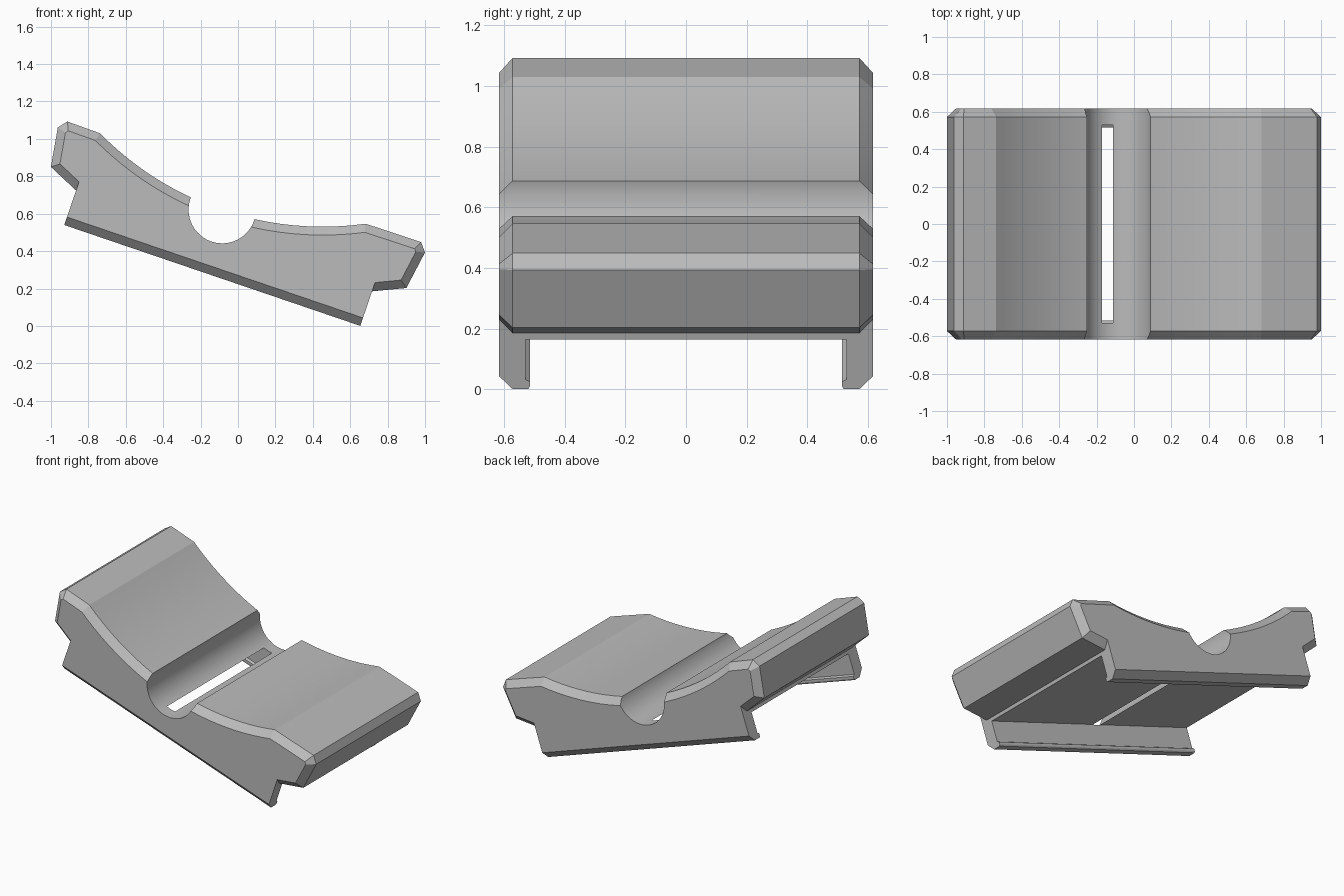
import bpy, bmesh, math
from mathutils import Matrix, Vector

if "Cube" in bpy.data.objects:
    bpy.data.objects.remove(bpy.data.objects["Cube"], do_unlink=True)

HALF_WIDTH, CHAMFER = 0.617, 0.045
FOOT, BOTTOM = 0.836, 0.173          # rail half length, underside height
GROOVE_X, GROOVE_Z, GROOVE_R = -0.063, 0.35, 0.18

grey = bpy.data.materials.new("mid grey")
grey.use_nodes = True
colour = (0.5, 0.5, 0.5, 1)
grey.diffuse_color = colour
grey.node_tree.nodes["Principled BSDF"].inputs["Base Color"].default_value = colour


def loft(name, rings):
    """Solid through a series of equal-length closed rings, capped at both ends."""
    bm = bmesh.new()
    loops = [[bm.verts.new(p) for p in ring] for ring in rings]
    for a, b in zip(loops, loops[1:]):
        for i in range(len(a)):
            j = (i + 1) % len(a)
            bm.faces.new((a[i], a[j], b[j], b[i]))
    bm.faces.new(loops[0])
    bm.faces.new(loops[-1])
    bmesh.ops.recalc_face_normals(bm, faces=bm.faces)
    mesh = bpy.data.meshes.new(name)
    bm.to_mesh(mesh)
    bm.free()
    mesh.materials.append(grey)
    ob = bpy.data.objects.new(name, mesh)
    bpy.context.collection.objects.link(ob)
    return ob


def inset(points, amounts):
    """Mitred inset of a counter-clockwise outline, one amount per edge."""
    result = []
    for i, p in enumerate(points):
        d1 = (p - points[i - 1]).normalized()
        d2 = (points[(i + 1) % len(points)] - p).normalized()
        n1, n2 = Vector((-d1.y, d1.x)), Vector((-d2.y, d2.x))
        a, b = amounts[i - 1], amounts[i]
        det = n1.x * n2.y - n1.y * n2.x
        if abs(det) < 1e-4:
            result.append(p + n1 * a)
        else:
            result.append(p + Vector(((a * n2.y - b * n1.y) / det,
                                      (b * n1.x - a * n2.x) / det)))
    return result


def subtract(target, cutter):
    cutter.hide_render = True
    mod = target.modifiers.new("cut", "BOOLEAN")
    mod.operation, mod.solver, mod.object = "DIFFERENCE", "EXACT", cutter
    bpy.ops.object.select_all(action="DESELECT")
    bpy.context.view_layer.objects.active = target
    target.select_set(True)
    bpy.ops.object.modifier_apply(modifier=mod.name)
    bpy.data.objects.remove(cutter, do_unlink=True)


# Side profile: straight foot, flared sides, shallow dished top
side = [(FOOT, 0), (FOOT, 0.195), (1.004, 0.271), (1.037, 0.483), (0.999, 0.529)]
SAG, SPAN, STEPS = 0.178, 0.75, 24
radius = (SPAN ** 2 + SAG ** 2) / (2 * SAG)
sweep = math.asin(SPAN / radius)
dish = []
for i in range(STEPS + 1):
    t = sweep * (1 - 2 * i / STEPS)
    dish.append((GROOVE_X + radius * math.sin(t),
                 0.526 - SAG + radius * (1 - math.cos(t))))
outline = [Vector(p) for p in side + dish + [(-x, z) for x, z in reversed(side)]]

# Chamfer every edge of the ends except the two upright foot walls
amounts = [CHAMFER] * len(outline)
amounts[0] = amounts[-2] = 0
inner = inset(outline, amounts)
rings = []
for ring, y in ((inner, -HALF_WIDTH), (outline, CHAMFER - HALF_WIDTH),
                (outline, HALF_WIDTH - CHAMFER), (inner, HALF_WIDTH)):
    rings.append([(p.x, y, p.y) for p in ring])
body = loft("cradle_body", rings)

# Channel under the body, leaving two side rails with small inward lips
half = [(0.53, -0.02), (0.515, 0.01), (0.515, 0.026), (0.53, 0.034), (0.53, BOTTOM)]
section = half + [(-y, z) for y, z in reversed(half)]
channel = loft("channel_cutter", [[(x, y, z) for y, z in section] for x in (-1.3, 1.3)])
subtract(body, channel)

# Round cross groove, which breaks through the underside as a slot
circle = [(GROOVE_X + GROOVE_R * math.cos(math.tau * i / 64),
           GROOVE_Z + GROOVE_R * math.sin(math.tau * i / 64)) for i in range(64)]
groove = loft("groove_cutter", [[(x, y, z) for x, z in circle] for y in (-1, 1)])
subtract(body, groove)

# Tilt into its resting position
body.data.transform(Matrix.Translation((-0.1375, 0, 0.27))
                    @ Matrix.Rotation(math.radians(18.81), 4, "Y"))
bpy.ops.object.shade_smooth_by_angle(angle=math.radians(15))
